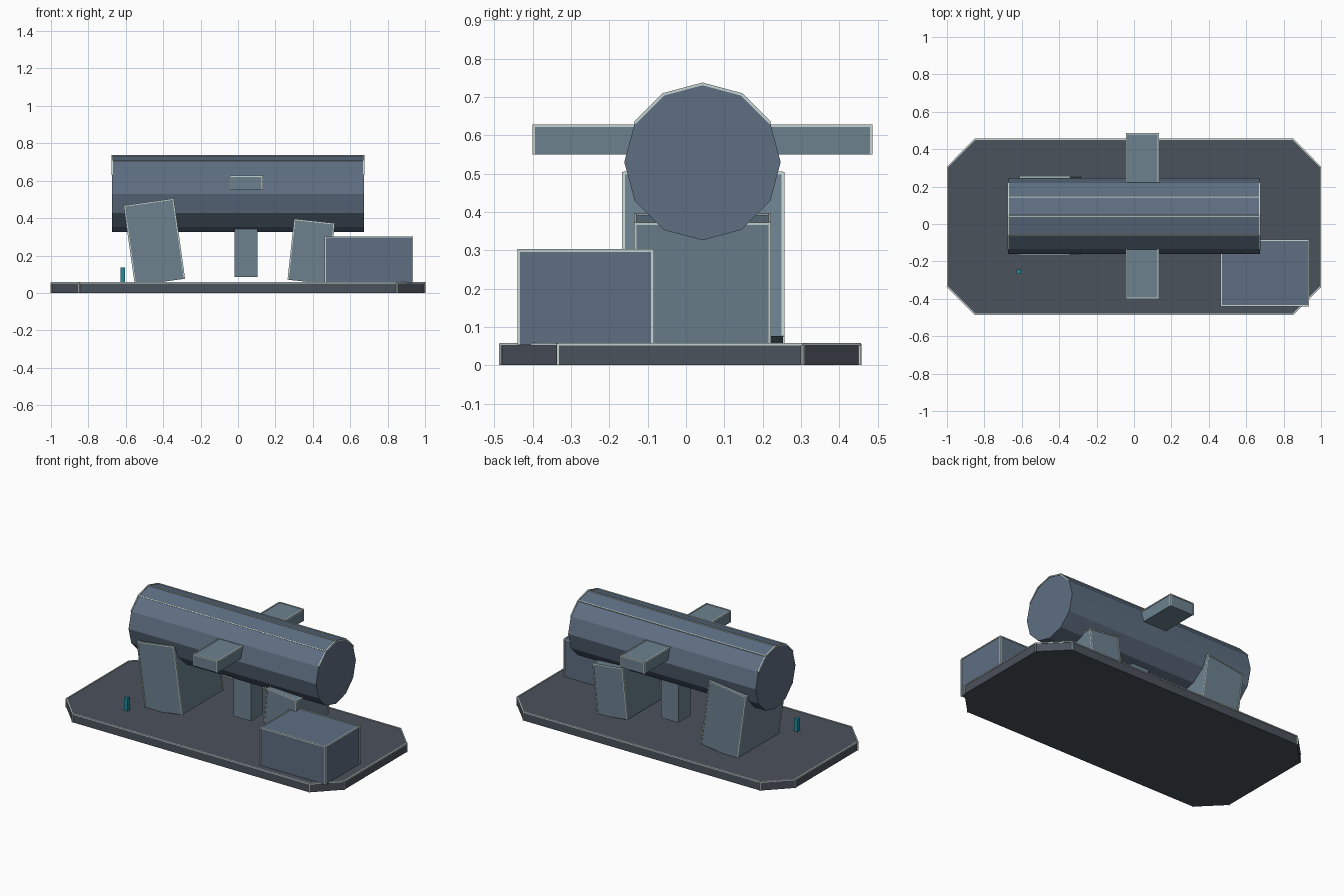
import bpy, bmesh, math
from mathutils import Matrix

if "Cube" in bpy.data.objects:
    bpy.data.objects.remove(bpy.data.objects["Cube"])


def material(name, rgb):
    mat = bpy.data.materials.new(name)
    mat.diffuse_color = (*rgb, 1)
    mat.use_nodes = True
    mat.node_tree.nodes["Principled BSDF"].inputs["Base Color"].default_value = mat.diffuse_color
    return mat


HULL = material("slate_blue", (0.112, 0.158, 0.222))
FRAME = material("slate_teal", (0.150, 0.222, 0.275))
DECK = material("dark_slate", (0.071, 0.084, 0.107))
EDGE = material("worn_edge", (0.56, 0.66, 0.64))
TEAL = material("teal", (0.016, 0.26, 0.33))
AXIS_Y = 0.043  # the drum and its supports sit slightly behind the middle


def prism(name, outline, height, mat):
    # extrude a counter-clockwise outline along +z
    n = len(outline)
    verts = [(x, y, z) for z in (0, height) for x, y in outline]
    faces = [tuple(reversed(range(n))), tuple(range(n, 2 * n))]
    faces += [(i, (i + 1) % n, (i + 1) % n + n, i + n) for i in range(n)]
    me = bpy.data.meshes.new(name)
    me.from_pydata(verts, [], faces)
    me.materials.append(mat)
    me.materials.append(EDGE)
    ob = bpy.data.objects.new(name, me)
    bpy.context.collection.objects.link(ob)
    return ob


def trim_edges(ob, pick, width=0.007):
    # thin pale square strips laid along the edges chosen by pick(end_a, end_b)
    bm = bmesh.new()
    bm.from_mesh(ob.data)
    spans = [(e.verts[0].co.copy(), e.verts[1].co.copy(), e.link_faces[0].normal.copy())
             for e in bm.edges if pick(e.verts[0].co, e.verts[1].co)]
    for a, b, normal in spans:
        along = (b - a).normalized()
        frame = Matrix((normal, along.cross(normal), along)).transposed().to_4x4()
        size = Matrix.Diagonal((width, width, (b - a).length, 1))
        new = bmesh.ops.create_cube(bm, size=1,
                                    matrix=Matrix.Translation((a + b) / 2) @ frame @ size)
        for face in {f for v in new["verts"] for f in v.link_faces}:
            face.material_index = 1
    bm.to_mesh(ob.data)
    bm.free()


def not_bottom(low):
    return lambda a, b: max(a.z, b.z) > low


def box(name, centre, size, mat, tilt=0, trim=True):
    sx, sy, sz = (s / 2 for s in size)
    ob = prism(name, [(-sx, -sy), (sx, -sy), (sx, sy), (-sx, sy)], 2 * sz, mat)
    ob.data.transform(Matrix.Translation((0, 0, -sz)))
    if trim:
        trim_edges(ob, not_bottom(0))
    ob.location = centre
    ob.rotation_euler.y = math.radians(tilt)
    return ob


# base plate with cut corners
plate = prism("base_plate", [(-0.85, -0.468), (0.85, -0.468), (0.997, -0.32), (0.997, 0.32),
                             (0.85, 0.468), (-0.85, 0.468), (-0.997, 0.32), (-0.997, -0.32)],
              0.055, DECK)
trim_edges(plate, not_bottom(0.03))
plate.location.y = -0.015

# twelve-sided drum lying along x, trimmed along its upper edges
circle = [(0.204 * math.cos(i * math.pi / 6), 0.204 * math.sin(i * math.pi / 6))
          for i in range(12)]
drum = prism("drum", circle, 1.345, HULL)
drum.data.transform(Matrix.Rotation(math.pi / 2, 4, 'Y') @ Matrix.Translation((0, 0, -0.6725)))
trim_edges(drum, lambda a, b: min(a.z, b.z) > 0.09 and max(a.z, b.z) > 0.15)
drum.location = (0, AXIS_Y, 0.53)

# cross bar through the drum and stub below it
box("cross_bar", (0.045, AXIS_Y, 0.587), (0.17, 0.88, 0.075), FRAME)
box("hanging_stub", (0.043, AXIS_Y, 0.235), (0.125, 0.125, 0.30), FRAME, trim=False)

# leaning supports
box("left_support", (-0.447, AXIS_Y + 0.002, 0.27), (0.264, 0.416, 0.43), FRAME, -8)
box("right_support", (0.391, AXIS_Y, 0.22), (0.212, 0.351, 0.324), FRAME, 6.2)

# side crate
box("side_crate", (0.70, -0.262, 0.176), (0.466, 0.349, 0.247), HULL)

# small teal peg
box("peg", (-0.617, -0.256, 0.092), (0.024, 0.024, 0.09), TEAL, trim=False)
